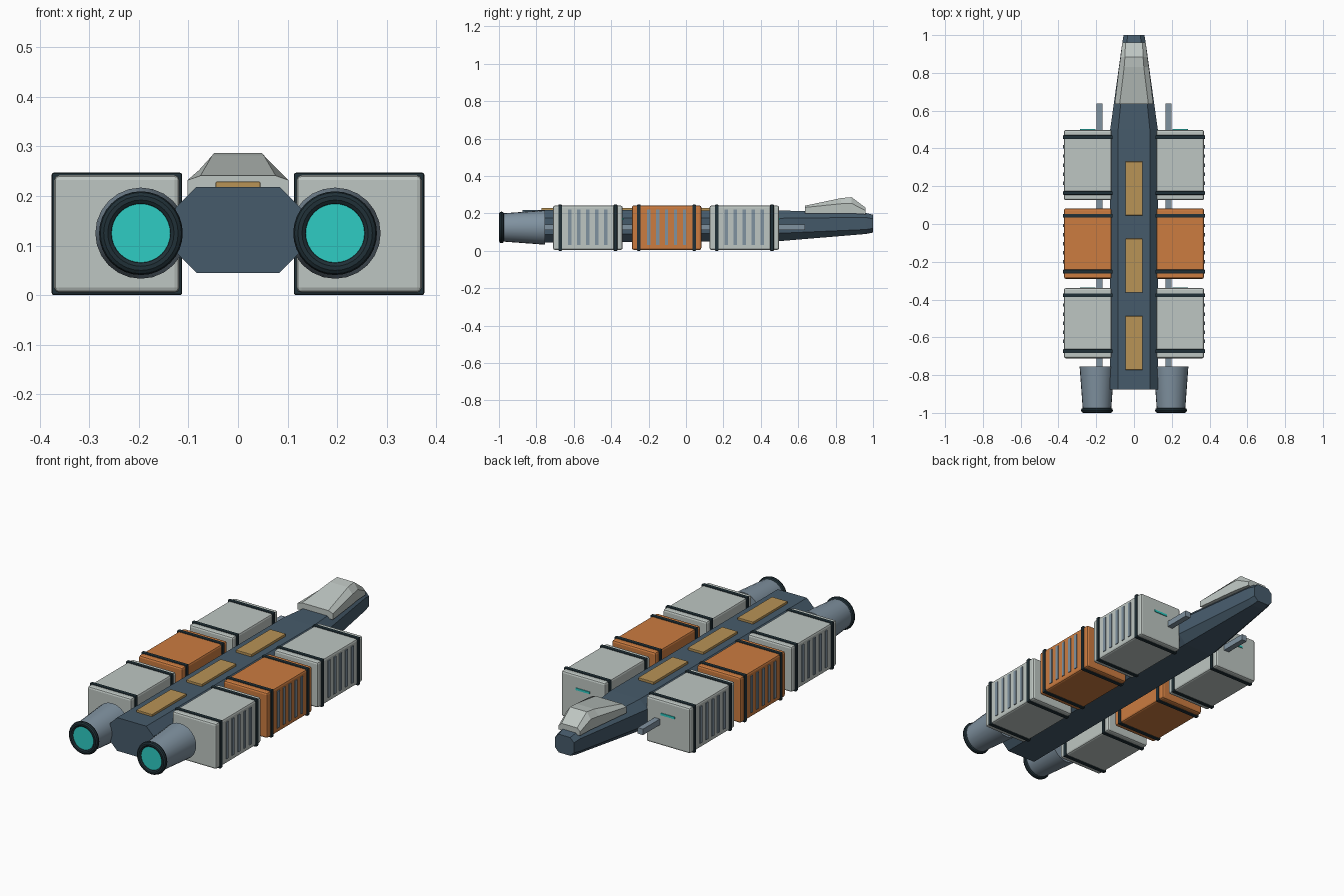
import bpy, bmesh, math

if "Cube" in bpy.data.objects:
    bpy.data.objects.remove(bpy.data.objects["Cube"])


def mat(name, r, g, b):
    m = bpy.data.materials.new(name)
    lin = [((c / 255 + 0.055) / 1.055) ** 2.4 for c in (r, g, b)]
    m.diffuse_color = (*lin, 1)
    m.use_nodes = True
    m.node_tree.nodes["Principled BSDF"].inputs["Base Color"].default_value = m.diffuse_color
    return m


HULL = mat("hull blue", 70, 91, 107)
GREY = mat("pale grey", 190, 198, 194)
ORANGE = mat("cargo orange", 204, 124, 64)
OCHRE = mat("ochre", 184, 147, 86)
DARK = mat("dark trim", 32, 48, 55)
TEAL = mat("teal glow", 46, 204, 196)
STEEL = mat("steel", 128, 146, 160)


def box(name, x, y, z, material, bevel=0.0):
    """Box from (min, max) ranges."""
    bpy.ops.mesh.primitive_cube_add(
        size=1, location=[(a + b) / 2 for a, b in (x, y, z)])
    o = bpy.context.object
    o.name = name
    o.scale = [b - a for a, b in (x, y, z)]
    bpy.ops.object.transform_apply(location=False, rotation=False, scale=True)
    o.data.materials.append(material)
    if bevel:
        b = o.modifiers.new("Bevel", "BEVEL")
        b.width, b.segments = bevel, 2
    return o


def loft(name, sections, material):
    """Skin closed cross-sections, each (y, [(x, z), ...])."""
    bm = bmesh.new()
    rings = [[bm.verts.new((x, y, z)) for x, z in pts] for y, pts in sections]
    n = len(rings[0])
    for a, b in zip(rings, rings[1:]):
        for i in range(n):
            j = (i + 1) % n
            bm.faces.new((a[i], a[j], b[j], b[i]))
    bm.faces.new(rings[0])
    bm.faces.new(rings[-1])
    bmesh.ops.recalc_face_normals(bm, faces=bm.faces)
    me = bpy.data.meshes.new(name)
    bm.to_mesh(me)
    bm.free()
    me.materials.append(material)
    o = bpy.data.objects.new(name, me)
    bpy.context.collection.objects.link(o)
    return o


def mirrored(half):
    return half + [(-x, z) for x, z in reversed(half)]


# Octagonal spine hull tapering to the nose
def octagon(w, lo, hi, c):
    return mirrored([(w - c, lo), (w, lo + c), (w, hi - c), (w - c, hi)])


loft("hull", [(-0.875, octagon(0.126, 0.045, 0.218, 0.042)),
              (0.5, octagon(0.126, 0.052, 0.216, 0.042)),
              (0.96, octagon(0.062, 0.09, 0.203, 0.024)),
              (1.0, octagon(0.055, 0.098, 0.193, 0.022))], HULL)

# Wedge cockpit on the nose
loft("cockpit", [(0.635, mirrored([(0.102, 0.2), (0.102, 0.232), (0.076, 0.241)])),
                 (0.83, mirrored([(0.079, 0.2), (0.079, 0.252), (0.052, 0.282)])),
                 (0.885, mirrored([(0.071, 0.2), (0.071, 0.254), (0.048, 0.287)])),
                 (0.96, mirrored([(0.062, 0.195), (0.062, 0.215), (0.045, 0.231)]))], GREY)

# Deck plates along the spine
for i, y in enumerate((0.188, -0.22, -0.63)):
    box(f"deck_plate_{i}", (-0.045, 0.045), (y - 0.142, y + 0.142),
        (0.21, 0.229), OCHRE, 0.002)

for side, s in (("right", 1), ("left", -1)):
    def span(a, b):
        return tuple(sorted((s * a, s * b)))

    # Long rail carrying the containers
    box(f"rail_{side}", span(0.168, 0.198), (-0.77, 0.637), (0.111, 0.142), STEEL)

    # Cargo containers with trim bands and side ribs
    for i, (yc, color) in enumerate(((0.312, GREY), (-0.104, ORANGE), (-0.525, GREY))):
        tag = f"{side}_{i}"
        box(f"container_{tag}", span(0.118, 0.371), (yc - 0.186, yc + 0.186),
            (0.005, 0.242), color, 0.01)
        for k in (-1, 1):
            y = yc + k * 0.148
            box(f"band_{tag}", span(0.113, 0.376), (y - 0.01, y + 0.01),
                (0.0, 0.247), DARK, 0.004)
        for k in range(-2, 3):
            y = yc + k * 0.048
            box(f"rib_{tag}", span(0.36, 0.375), (y - 0.009, y + 0.009),
                (0.03, 0.222), STEEL)
        if color is GREY:
            box(f"marker_light_{tag}", span(0.205, 0.285),
                (yc + 0.182, yc + 0.19), (0.165, 0.176), TEAL)

    # Engine: tapered nacelle, rim and glowing disc
    x, z = s * 0.196, 0.125
    rot = (math.pi / 2, 0, 0)
    bpy.ops.mesh.primitive_cone_add(vertices=24, radius1=0.092, radius2=0.075,
                                    depth=0.23, location=(x, -0.87, z), rotation=rot)
    nacelle = bpy.context.object
    nacelle.name = f"engine_{side}"
    nacelle.data.materials.append(STEEL)
    bpy.ops.object.shade_smooth_by_angle()
    bpy.ops.mesh.primitive_torus_add(major_segments=32, minor_segments=10,
                                     major_radius=0.071, minor_radius=0.0135,
                                     location=(x, -0.9865, z), rotation=rot)
    rim = bpy.context.object
    rim.name = f"engine_rim_{side}"
    rim.data.materials.append(DARK)
    bpy.ops.object.shade_smooth_by_angle()
    bpy.ops.mesh.primitive_cylinder_add(vertices=32, radius=0.06, depth=0.02,
                                        location=(x, -0.982, z), rotation=rot)
    glow = bpy.context.object
    glow.name = f"engine_glow_{side}"
    glow.data.materials.append(TEAL)
